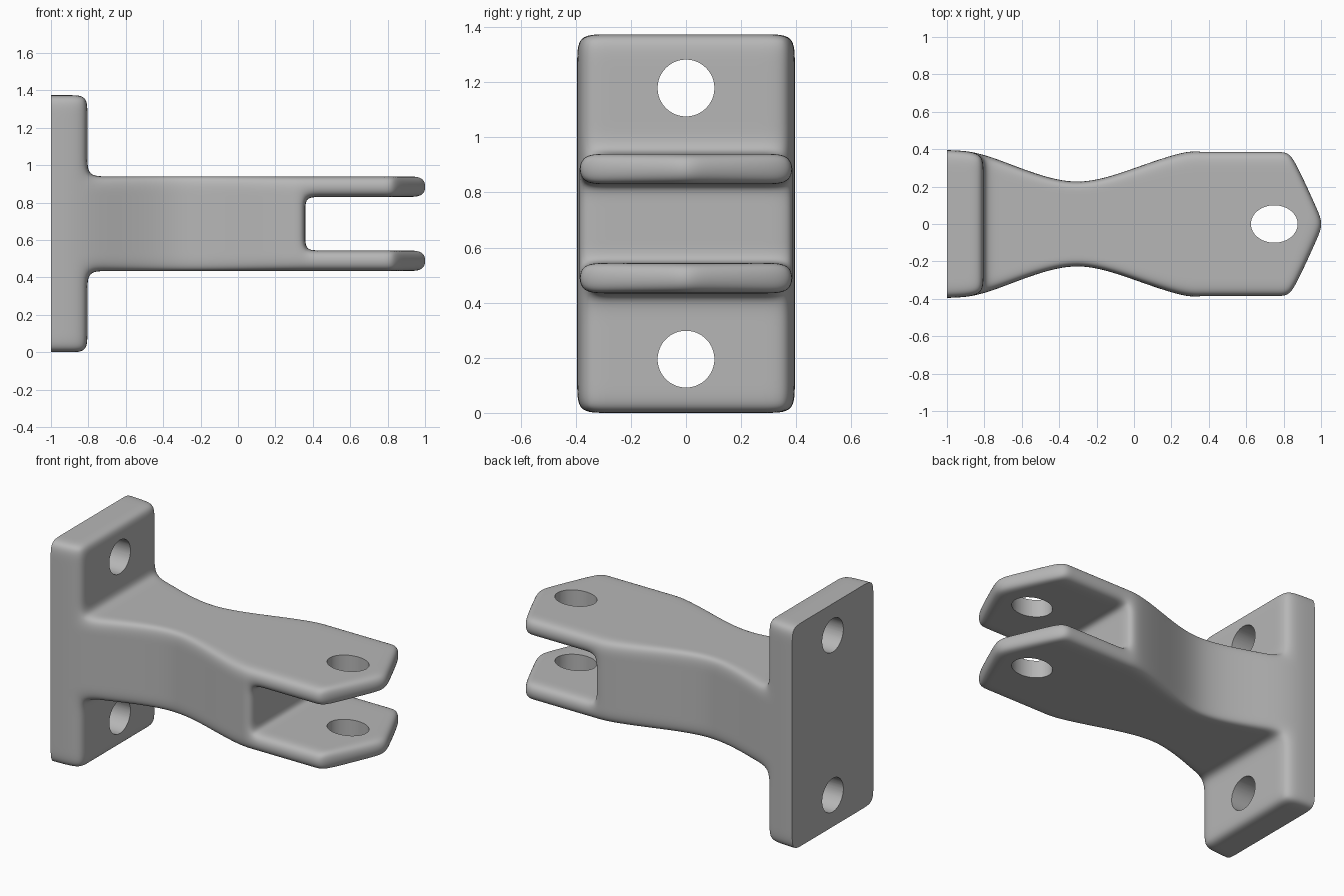
import bpy, bmesh, math
from mathutils import Matrix

if "Cube" in bpy.data.objects:
    bpy.data.objects.remove(bpy.data.objects["Cube"], do_unlink=True)

metal = bpy.data.materials.new("grey metal")
metal.use_nodes = True
GREY = (0.47, 0.47, 0.47, 1)
metal.diffuse_color = GREY
metal.node_tree.nodes["Principled BSDF"].inputs["Base Color"].default_value = GREY

MID_Z = 0.687
FORK_X = 0.5          # beyond this the prongs taper to a point

# Cage stations along the bracket: position -> half width
half_width = {-1: 0.395, -0.9: 0.392, -0.805: 0.372, -0.7: 0.335, -0.5: 0.257,
              -0.3: 0.211, -0.1: 0.26, 0.1: 0.335, 0.28: 0.39, 0.36: 0.389,
              0.44: 0.389, 0.7: 0.389, 0.9: 0.389, 1: 0.389}
xs = list(half_width)
upper = [0.07, 0.143, 0.253, 0.355, 0.585, 0.687]
zs = [-z for z in reversed(upper)] + upper
tip_reach = {0: 1.016, 0.2: 0.984, 0.74: 0.887, 1: 0.832}
fractions = [-f for f in reversed(tip_reach) if f] + list(tip_reach)


def solid(i, j, k):
    """Which cells of the cage are filled: plate, neck and two prongs."""
    if not (0 <= i < len(xs) - 1 and 0 <= j < len(fractions) - 1 and 0 <= k < len(zs) - 1):
        return False
    x = (xs[i] + xs[i + 1]) / 2
    z = abs(zs[k] + zs[k + 1]) / 2
    if x < -0.805:
        return True
    return z < 0.253 and (x < 0.36 or z > 0.143)


def cage_point(i, j, k):
    x, f = xs[i], fractions[j]
    y = f * half_width[x]
    if x > FORK_X:
        x = FORK_X + (x - FORK_X) * (tip_reach[abs(f)] - FORK_X) / (1 - FORK_X)
    return x, y, zs[k] + MID_Z


def build_cage():
    bm = bmesh.new()
    verts = {}

    def vert(key):
        if key not in verts:
            verts[key] = bm.verts.new(cage_point(*key))
        return verts[key]

    for i in range(len(xs) - 1):
        for j in range(len(fractions) - 1):
            for k in range(len(zs) - 1):
                if not solid(i, j, k):
                    continue
                for axis in range(3):
                    for side in (0, 1):
                        near = [i, j, k]
                        near[axis] += 2 * side - 1
                        if solid(*near):
                            continue
                        loop = []
                        for a, b in ((0, 0), (1, 0), (1, 1), (0, 1)):
                            key = [i, j, k]
                            key[axis] += side
                            key[(axis + 1) % 3] += a
                            key[(axis + 2) % 3] += b
                            loop.append(vert(tuple(key)))
                        bm.faces.new(loop if side else loop[::-1])
    # Keep the rim of the mounting face crisp
    bm.normal_update()
    crease = bm.edges.layers.float.new("crease_edge")
    for e in bm.edges:
        if all(v.co.x < -0.999 for v in e.verts) and e.calc_face_angle(0) > 1:
            e[crease] = 1
    mesh = bpy.data.meshes.new("bracket")
    bm.to_mesh(mesh)
    bm.free()
    return mesh


bracket = bpy.data.objects.new("bracket", build_cage())
bpy.context.collection.objects.link(bracket)
bracket.data.materials.append(metal)
sub = bracket.modifiers.new("rounding", "SUBSURF")
sub.levels = sub.render_levels = 3


def drill(name, matrix, depth):
    """Cut a round or oval hole with a cylinder placed by the matrix."""
    bm = bmesh.new()
    bmesh.ops.create_cone(bm, cap_ends=True, segments=64, radius1=1, radius2=1,
                          depth=depth, matrix=matrix)
    mesh = bpy.data.meshes.new(name)
    bm.to_mesh(mesh)
    bm.free()
    mesh.materials.append(metal)
    cutter = bpy.data.objects.new(name, mesh)
    bpy.context.collection.objects.link(cutter)
    cutter.hide_render = True
    mod = bracket.modifiers.new(name, "BOOLEAN")
    mod.operation = "DIFFERENCE"
    mod.solver = "EXACT"
    mod.object = cutter
    return cutter


# Bolt holes in the plate and the oval pin hole through both prongs
cutters = []
for label, side in (("lower", -1), ("upper", 1)):
    place = (Matrix.Translation((-0.9, 0, MID_Z + side * 0.492))
             @ Matrix.Rotation(math.pi / 2, 4, "Y") @ Matrix.Diagonal((0.103, 0.103, 1, 1)))
    cutters.append(drill(label + "_bolt_hole", place, 0.5))
place = Matrix.Translation((0.75, 0, MID_Z)) @ Matrix.Diagonal((0.125, 0.1, 1, 1))
cutters.append(drill("pin_hole", place, 0.8))

# Apply the modifiers, then shade smooth with sharp hole rims
bpy.context.view_layer.objects.active = bracket
bpy.ops.object.select_all(action="DESELECT")
bracket.select_set(True)
for mod in list(bracket.modifiers):
    bpy.ops.object.modifier_apply(modifier=mod.name)
for cutter in cutters:
    bpy.data.objects.remove(cutter, do_unlink=True)
bpy.ops.object.shade_smooth_by_angle(angle=math.radians(35))
